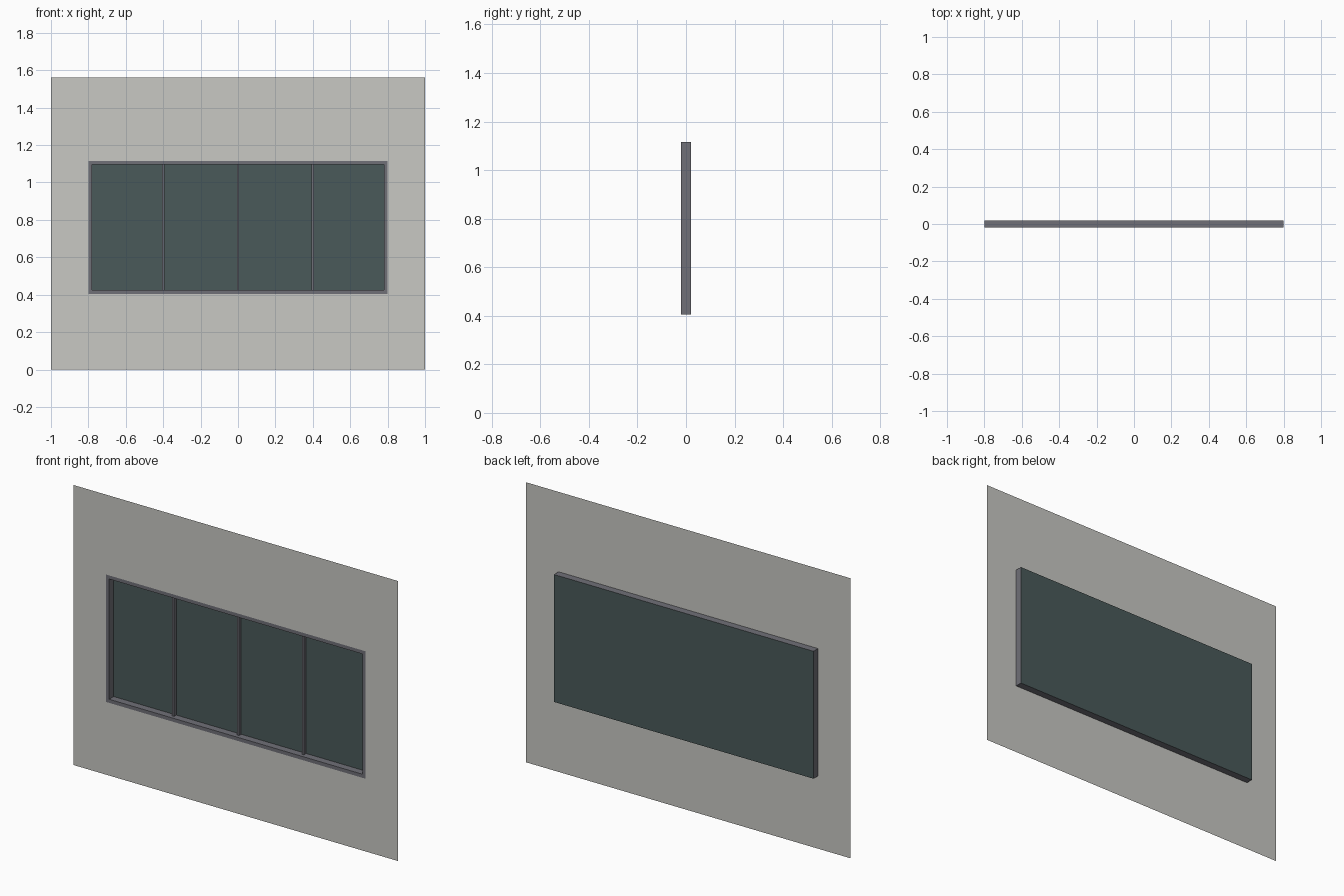
import bpy

if "Cube" in bpy.data.objects:
    bpy.data.objects.remove(bpy.data.objects["Cube"], do_unlink=True)

FRONT, BACK = -0.02, 0.02
HALF_W, BOTTOM, TOP = 0.8, 0.405, 1.115
RIM = 0.02


def material(name, color):
    mat = bpy.data.materials.new(name)
    mat.use_nodes = True
    rgba = (*color, 1.0)
    mat.diffuse_color = rgba
    mat.node_tree.nodes["Principled BSDF"].inputs["Base Color"].default_value = rgba
    return mat


def mesh_object(name, verts, faces, mat):
    mesh = bpy.data.meshes.new(name)
    mesh.from_pydata(verts, [], faces)
    mesh.materials.append(mat)
    obj = bpy.data.objects.new(name, mesh)
    bpy.context.collection.objects.link(obj)
    return obj


def rect(x, z0, z1, y):
    return [(-x, y, z0), (x, y, z0), (x, y, z1), (-x, y, z1)]


def bridge(a, b):
    """Quads joining two four-sided loops that start at a and b."""
    return [(a + i, a + (i + 1) % 4, b + (i + 1) % 4, b + i) for i in range(4)]


plaster = material("warm grey plaster", (0.58, 0.58, 0.55))
metal = material("grey metal", (0.16, 0.16, 0.185))
glass = material("dark teal glass", (0.068, 0.1, 0.1))

# Thin wall sheet with the window opening
mesh_object("wall", rect(1.0, 0, 1.56, FRONT) + rect(HALF_W, BOTTOM, TOP, FRONT),
            bridge(0, 4), plaster)

# Window frame: outer sides, front rim and inner reveal
outer = (HALF_W, BOTTOM, TOP)
inner = (HALF_W - RIM, BOTTOM + RIM, TOP - RIM)
mesh_object("window_frame",
            rect(*outer, BACK) + rect(*outer, FRONT) + rect(*inner, FRONT) + rect(*inner, BACK),
            bridge(0, 4) + bridge(4, 8) + bridge(8, 12), metal)

# Single glass sheet closing the back
mesh_object("glass", rect(*outer, BACK), [(0, 1, 2, 3)], glass)

# Upright bars between the four panes
for i, x in enumerate((-0.4, 0.0, 0.4)):
    bpy.ops.mesh.primitive_cube_add(size=1, location=(x, 0.01, (BOTTOM + TOP) / 2))
    bar = bpy.context.object
    bar.name = f"mullion_{i + 1}"
    bar.scale = (0.012, 0.019, TOP - BOTTOM - 2 * RIM)
    bar.data.materials.append(metal)
